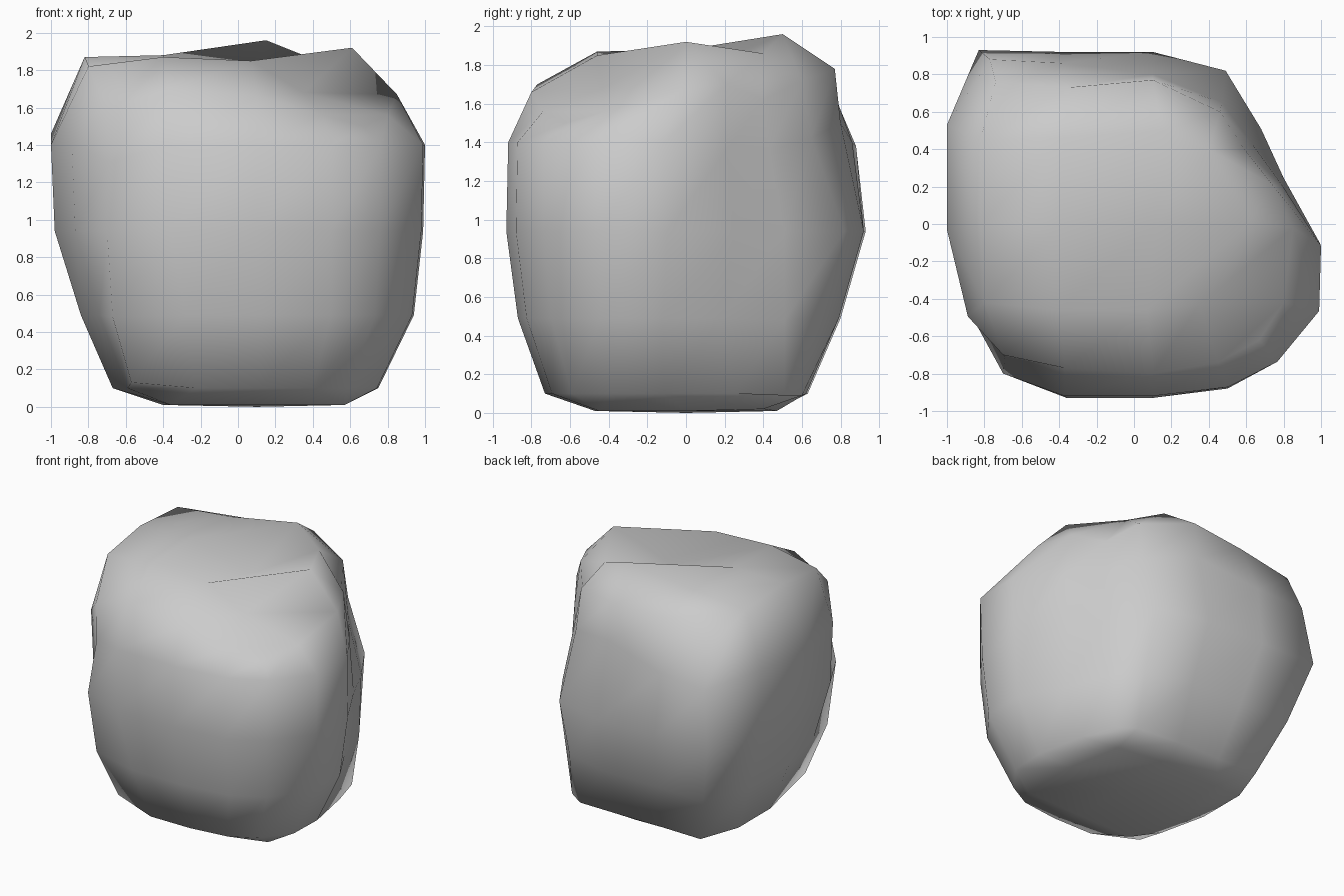
import bpy, bmesh

# Boulder waist outline seen from above, 16 points, starting at the front left corner
WAIST = [(-.70, -.79), (-.36, -.92), (.10, -.92), (.50, -.87),
         (.76, -.73), (.98, -.45), (.99, -.09), (.80, .25),
         (.68, .51), (.49, .82), (.10, .92), (-.38, .92),
         (-.83, .93), (-.98, .52), (-.98, 0), (-.87, -.48)]

# Each level: height, left, right, front, back extents, then dents by outline index
LEVELS = [(.10, -.67, .75, -.73, .63,
           {0: (-.57, -.62, .13), 8: (.60, .51, .09), 9: (.47, .60, .09), 7: (.68, .25, .10)}),
          (.49, -.84, .94, -.87, .80,
           {0: (-.67, -.74, .48), 8: (.66, .51, .48)}),
          (.94, -.98, .99, -.93, .93, {}),
          (1.40, -1.0, 1.0, -.92, .87,
           {0: (-.69, -.71, 1.31), 7: (.79, .21, 1.36), 8: (.63, .43, 1.36), 9: (.47, .65, 1.42),
            10: (.10, .80, 1.50), 12: (-.77, .88, 1.38), 13: (-1.0, .53, 1.46)})]

# Uneven shoulder where the sides turn into the top
SHOULDER = [(-.70, -.70, 1.59), (-.37, -.77, 1.70), (.10, -.80, 1.66), (.45, -.74, 1.56),
            (.67, -.62, 1.50), (.80, -.42, 1.56), (.85, -.02, 1.67), (.74, .21, 1.70),
            (.59, .40, 1.62), (.46, .60, 1.72), (.10, .77, 1.78), (-.35, .73, 1.76),
            (-.74, .76, 1.66), (-.82, .45, 1.84), (-.82, 0, 1.87), (-.80, -.42, 1.82)]

# Inner 3 x 3 points of the lumpy top, front row first
TOP = [[(-.40, -.46, 1.87), (.07, -.46, 1.85), (.35, -.43, 1.68)],
       [(-.40, 0, 1.88), (.12, 0, 1.76), (.61, 0, 1.92)],
       [(-.38, .46, 1.88), (.15, .50, 1.96), (.40, .40, 1.86)]]
BOTTOM = [[(-.36, -.47, .01), (.10, -.47, .01), (.57, -.45, .01)],
          [(-.40, 0, .01), (.10, 0, 0), (.57, 0, .01)],
          [(-.36, .45, .01), (.10, .47, .01), (.48, .40, .02)]]


def remap(v, a0, a1, b0, b1):
    return b0 + (v - a0) * (b1 - b0) / (a1 - a0)


def add_cap(bm, ring, inner, flip):
    """Fill a 16 point ring with a 4 x 4 quad grid around the inner points."""
    inn = [[bm.verts.new(p) for p in row] for row in inner]
    grid = [ring[0:5]]
    for j in range(3):
        grid.append([ring[15 - j], *inn[j], ring[5 + j]])
    grid.append(ring[12:7:-1])
    for j in range(4):
        for i in range(4):
            f = [grid[j][i], grid[j][i + 1], grid[j + 1][i + 1], grid[j + 1][i]]
            bm.faces.new(f[::-1] if flip else f)


bm = bmesh.new()
rings = []
for z, x0, x1, y0, y1, dents in LEVELS:
    ring = []
    for i, (x, y) in enumerate(WAIST):
        p = (remap(x, -.98, .99, x0, x1), remap(y, -.92, .93, y0, y1), z)
        ring.append(bm.verts.new(dents.get(i, p)))
    rings.append(ring)
rings.append([bm.verts.new(p) for p in SHOULDER])

# Side walls
for lo, hi in zip(rings, rings[1:]):
    for i in range(16):
        k = (i + 1) % 16
        bm.faces.new((lo[i], lo[k], hi[k], hi[i]))

add_cap(bm, rings[0], BOTTOM, True)
add_cap(bm, rings[-1], TOP, False)
bmesh.ops.recalc_face_normals(bm, faces=bm.faces)
for f in bm.faces:
    f.smooth = True

mesh = bpy.data.meshes.new("boulder")
bm.to_mesh(mesh)
bm.free()
boulder = bpy.data.objects.new("boulder", mesh)
bpy.context.collection.objects.link(boulder)
